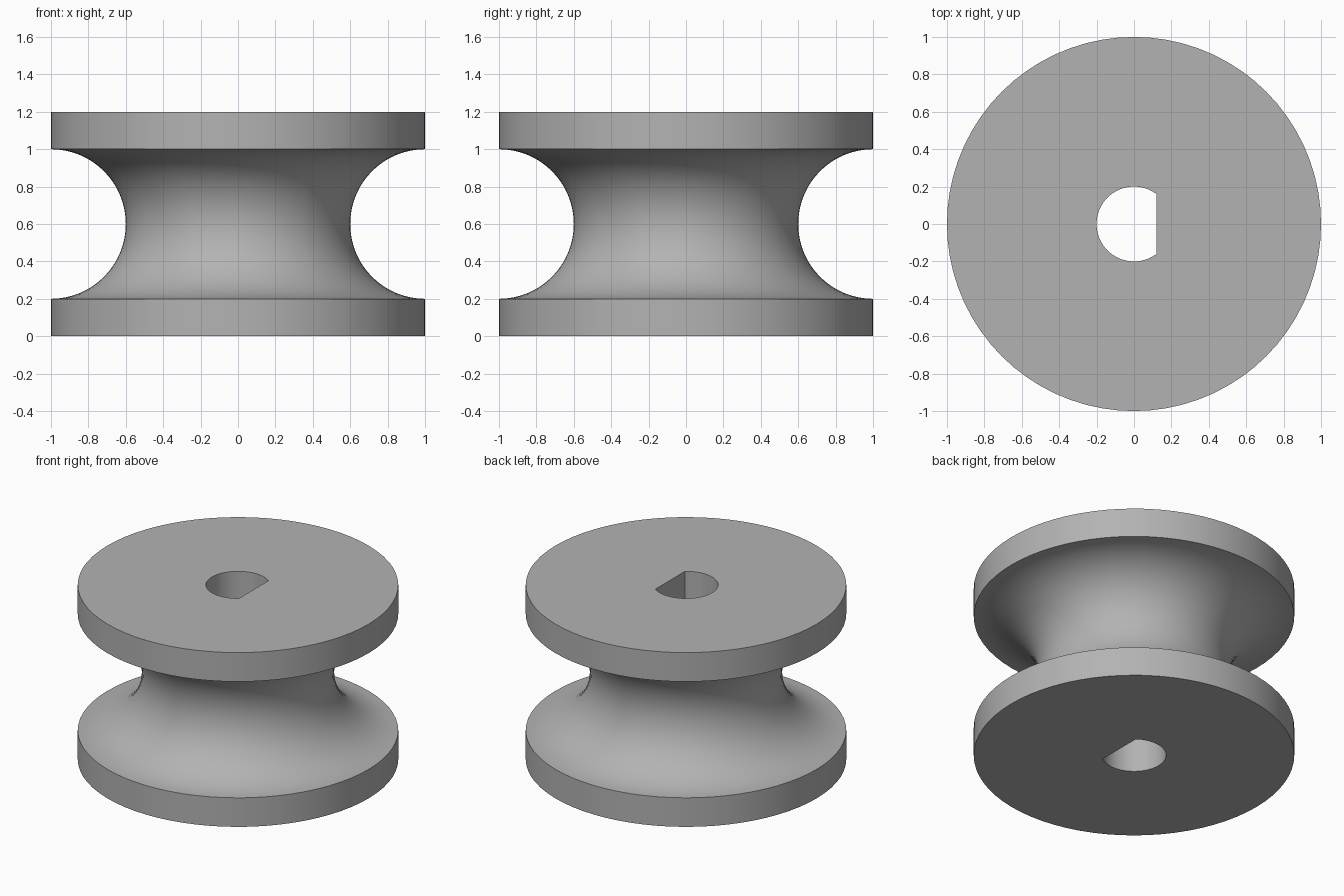
import bpy
import bmesh
from math import acos, cos, sin, pi, radians, tau

cube = bpy.data.objects.get("Cube")
if cube:
    bpy.data.objects.remove(cube, do_unlink=True)

RIM, HEIGHT, FLANGE = 1.0, 1.2, 0.2
BORE, FLAT = 0.2, 0.12
GROOVE = (HEIGHT - 2 * FLANGE) / 2
SEGMENTS, ARC_STEPS = 72, 32

# Plain grey material
grey = bpy.data.materials.new("plain_grey")
grey.use_nodes = True
colour = (0.45, 0.45, 0.45, 1)
grey.diffuse_color = colour
grey.node_tree.nodes["Principled BSDF"].inputs["Base Color"].default_value = colour

# Outer profile: lower flange, semicircular groove, upper flange
profile = [(RIM, 0)]
for i in range(ARC_STEPS + 1):
    a = pi * i / ARC_STEPS
    profile.append((RIM - GROOVE * sin(a), HEIGHT / 2 - GROOVE * cos(a)))
profile.append((RIM, HEIGHT))

# Bore: a circle cut by a flat on the +x side
corner = acos(FLAT / BORE)
angles = sorted([tau * i / SEGMENTS for i in range(SEGMENTS)] + [corner, tau - corner])


def bore_radius(a):
    return FLAT / cos(a) if cos(a) > FLAT / BORE else BORE


# Sweep the closed section around the axis
bm = bmesh.new()
columns = []
for a in angles:
    r = bore_radius(a)
    section = profile + [(r, HEIGHT), (r, 0)]
    columns.append([bm.verts.new((p * cos(a), p * sin(a), z)) for p, z in section])

for i, col in enumerate(columns):
    nxt = columns[(i + 1) % len(columns)]
    for j in range(len(col)):
        k = (j + 1) % len(col)
        bm.faces.new((col[j], nxt[j], nxt[k], col[k]))
bmesh.ops.recalc_face_normals(bm, faces=bm.faces)

mesh = bpy.data.meshes.new("grooved_roller")
bm.to_mesh(mesh)
bm.free()
mesh.materials.append(grey)
roller = bpy.data.objects.new("grooved_roller", mesh)
bpy.context.collection.objects.link(roller)

# Smooth curves, crisp rims and bore corners
bpy.ops.object.select_all(action="DESELECT")
roller.select_set(True)
bpy.context.view_layer.objects.active = roller
bpy.ops.object.shade_smooth_by_angle(angle=radians(30))
